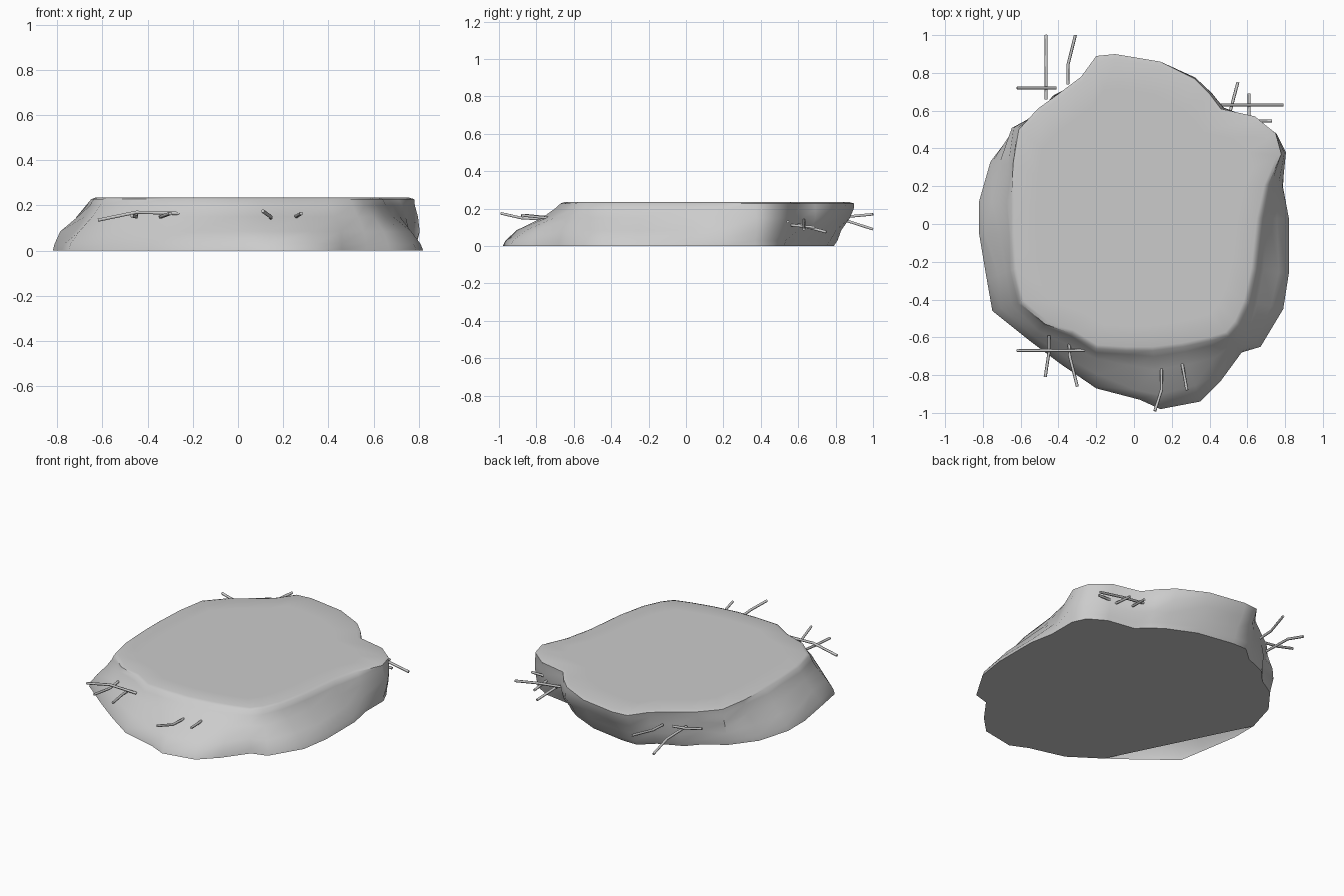
import bpy, bmesh, math
from mathutils import Vector, noise

cube = bpy.data.objects.get("Cube")
if cube:
    bpy.data.objects.remove(cube, do_unlink=True)

stone = bpy.data.materials.new("stone_grey")
stone.use_nodes = True
colour = (0.6, 0.6, 0.6, 1.0)
stone.diffuse_color = colour
stone.node_tree.nodes["Principled BSDF"].inputs["Base Color"].default_value = colour

HEIGHT = 0.235

# Slab outline, clockwise from the back: foot x, y, then rim x, y
COLUMNS = [
    (-.1, .9, -.1, .9), (.14, .86, .14, .86), (.32, .77, .32, .77),
    (.4, .69, .4, .69), (.46, .61, .46, .61), (.64, .57, .64, .57),
    (.75, .48, .75, .48), (.79, .37, .78, .37), (.79, .19, .71, .21),
    (.82, .03, .67, .03), (.82, -.26, .64, -.24), (.79, -.45, .6, -.42),
    (.67, -.65, .55, -.53), (.57, -.68, .5, -.59), (.46, -.83, .4, -.62),
    (.35, -.94, .26, -.65), (.14, -.98, .1, -.67), (.03, -.93, -.04, -.67),
    (-.2, -.87, -.2, -.66), (-.39, -.74, -.33, -.58), (-.55, -.62, -.47, -.53),
    (-.75, -.46, -.6, -.42), (-.78, -.29, -.64, -.24), (-.82, -.05, -.65, -.05),
    (-.82, .12, -.65, .12), (-.76, .33, -.64, .32), (-.64, .52, -.61, .5),
    (-.52, .62, -.51, .61), (-.44, .74, -.4, .69), (-.29, .82, -.28, .78),
    (-.2, .9, -.2, .89),
]
GAP = range(20, 24)      # columns the underside skips


def smooth(obj, angle):
    bpy.ops.object.select_all(action="DESELECT")
    obj.select_set(True)
    bpy.context.view_layer.objects.active = obj
    bpy.ops.object.shade_smooth_by_angle(angle=math.radians(angle))


def ring_point(column, z, lean, bump):
    """Point on one column, leaning from the foot towards the rim."""
    fx, fy, rx, ry = column
    p = Vector((fx, fy, z)).lerp(Vector((rx, ry, z)), lean)
    # the back wall is undercut towards the ground
    undercut = min(max((fy - .4) / .4, 0), 1)
    p.y -= .11 * undercut * (1 - z / HEIGHT) ** 1.5
    out = Vector((p.x, p.y, 0)).normalized()
    return p + out * bump * noise.noise(p * 5)


# Slab: stacked rings from ground to rim
bm = bmesh.new()
LEVELS = [(0, 0, 0), (.03, .06, .01), (.085, .3, .05), (.15, .66, .05),
          (.2, .9, .02), (.228, 1, 0)]
rings = [[bm.verts.new(ring_point(c, *level)) for c in COLUMNS] for level in LEVELS]
rings.append([bm.verts.new((c[2] * .97, c[3] * .97, HEIGHT)) for c in COLUMNS])
rings.append([bm.verts.new((c[2] * .8, c[3] * .8, HEIGHT)) for c in COLUMNS])

count = len(COLUMNS)
for low, high in zip(rings, rings[1:]):
    for i in range(count):
        j = (i + 1) % count
        bm.faces.new((low[j], low[i], high[i], high[j]))
bm.faces.new(list(reversed(rings[-1])))
bm.faces.new([v for i, v in enumerate(rings[0]) if i not in GAP])

mesh = bpy.data.meshes.new("rock_slab")
bm.to_mesh(mesh)
bm.free()
mesh.materials.append(stone)
slab = bpy.data.objects.new("rock_slab", mesh)
bpy.context.collection.objects.link(slab)
smooth(slab, 45)


def rod(name, *points):
    """Thin round peg following a bent path."""
    curve = bpy.data.curves.new(name, "CURVE")
    curve.dimensions = "3D"
    curve.bevel_depth = .008
    curve.bevel_resolution = 1
    curve.use_fill_caps = True
    spline = curve.splines.new("POLY")
    spline.points.add(len(points) - 1)
    for target, p in zip(spline.points, points):
        target.co = (*p, 1)
    curve.materials.append(stone)
    obj = bpy.data.objects.new(name, curve)
    bpy.context.collection.objects.link(obj)


# Front right pegs with a crossbar
rod("front_right_crossbar", (-.62, -.67, .135), (-.45, -.67, .17), (-.26, -.67, .165))
rod("front_right_peg_outer", (-.45, -.59, .16), (-.45, -.68, .15), (-.47, -.81, .155))
rod("front_right_peg_inner", (-.345, -.61, .15), (-.34, -.7, .15), (-.3, -.86, .165))

# Front centre pegs
rod("front_peg_right", (.145, -.69, .14), (.145, -.88, .15), (.11, -.99, .175))
rod("front_peg_left", (.255, -.67, .15), (.255, -.74, .15), (.28, -.88, .165))

# Back left pegs with a crossbar
rod("back_left_crossbar", (.45, .63, .14), (.62, .63, .12), (.79, .63, .09))
rod("back_left_peg_inner", (.5, .52, .12), (.51, .6, .115), (.55, .75, .075))
rod("back_left_peg_outer", (.61, .5, .12), (.61, .58, .11), (.61, .69, .1))
rod("back_left_stub", (.64, .545, .13), (.73, .545, .13))

# Back right pegs with a crossbar
rod("back_right_crossbar", (-.41, .72, .15), (-.5, .72, .16), (-.62, .72, .19))
rod("back_right_peg_outer", (-.465, .66, .14), (-.465, .86, .135), (-.465, 1, .09))
rod("back_right_peg_inner", (-.35, .74, .15), (-.35, .84, .155), (-.31, 1, .17))
